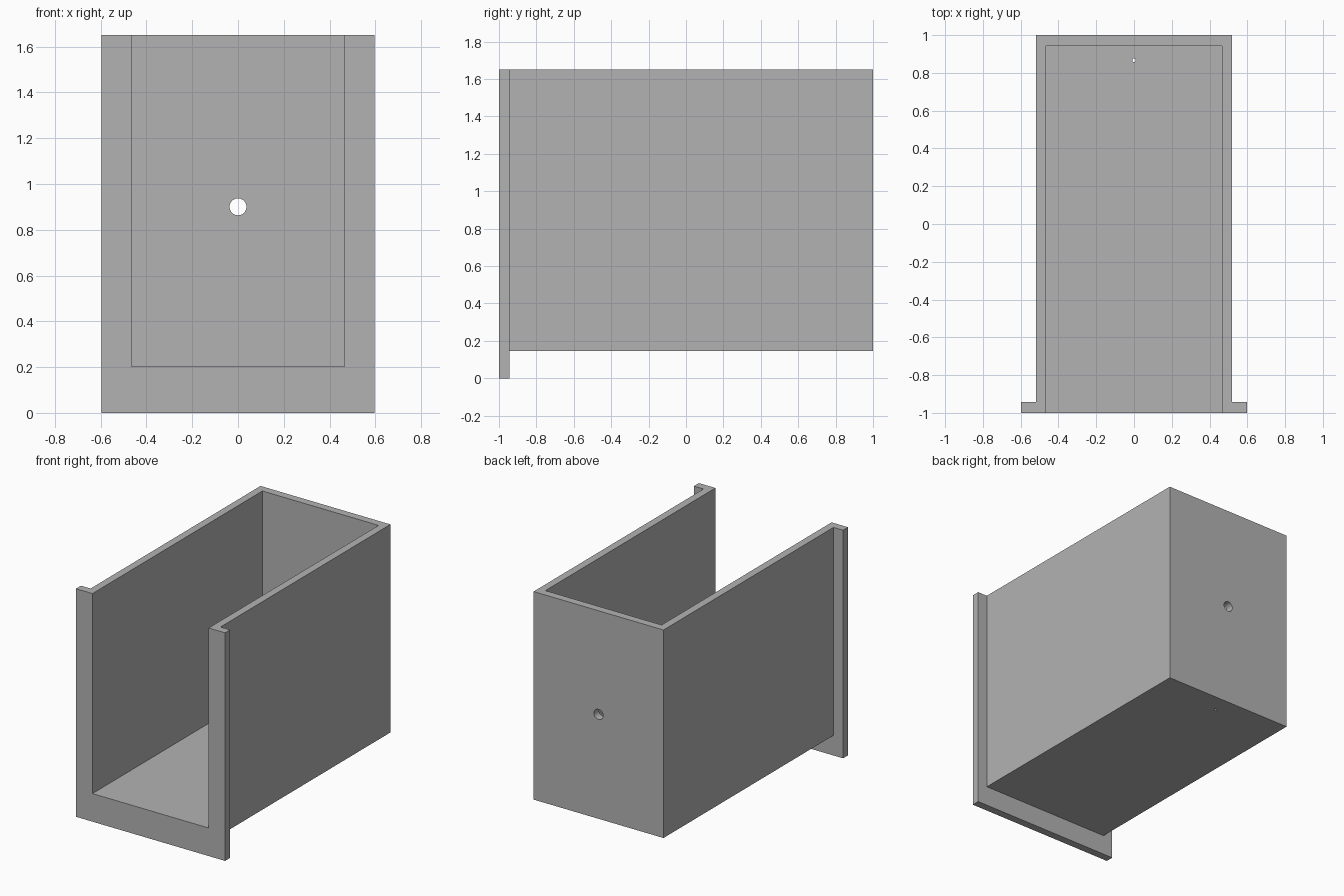
import bpy
import math

default = bpy.data.objects.get("Cube")
if default:
    bpy.data.objects.remove(default, do_unlink=True)

grey = bpy.data.materials.new("plain grey")
grey.use_nodes = True
colour = (0.45, 0.45, 0.45, 1)
grey.diffuse_color = colour
grey.node_tree.nodes["Principled BSDF"].inputs["Base Color"].default_value = colour

HALF, WALL, TOP = 0.52, 0.055, 1.65
FLOOR = 0.145


def box(name, half_x, y0, y1, z0, z1):
    bpy.ops.mesh.primitive_cube_add(size=1, location=(0, (y0 + y1) / 2, (z0 + z1) / 2))
    ob = bpy.context.object
    ob.name = name
    ob.scale = (2 * half_x, y1 - y0, z1 - z0)
    bpy.ops.object.transform_apply(location=True, rotation=False, scale=True)
    ob.data.materials.append(grey)
    return ob


def drill(name, radius, location, tilt=0):
    bpy.ops.mesh.primitive_cylinder_add(vertices=32, radius=radius, depth=0.2,
                                        location=location, rotation=(tilt, 0, 0))
    ob = bpy.context.object
    ob.name = name
    ob.data.materials.append(grey)
    return ob


def combine(target, other, operation):
    other.hide_render = True
    mod = target.modifiers.new(other.name, 'BOOLEAN')
    mod.operation = operation
    mod.solver = 'EXACT'
    mod.object = other
    bpy.context.view_layer.objects.active = target
    bpy.ops.object.modifier_apply(modifier=mod.name)
    bpy.data.objects.remove(other, do_unlink=True)


# Outer block with the wider front flange
holder = box("open_holder", HALF, -0.98, 1, FLOOR, TOP)
combine(holder, box("front_flange", 0.597, -1, -0.943, 0, TOP), 'UNION')

# Cavity open at the top and the front
combine(holder, box("cavity", HALF - WALL, -1.2, 0.943, FLOOR + 0.058, TOP + 0.2), 'DIFFERENCE')

# Screw hole in the back wall and a pinhole in the floor
combine(holder, drill("back_hole", 0.037, (0, 0.98, 0.9), math.pi / 2), 'DIFFERENCE')
combine(holder, drill("floor_pinhole", 0.009, (0, 0.867, 0.17)), 'DIFFERENCE')

bpy.ops.object.select_all(action='DESELECT')
holder.select_set(True)
bpy.context.view_layer.objects.active = holder
bpy.ops.object.shade_smooth_by_angle(angle=math.radians(30))
